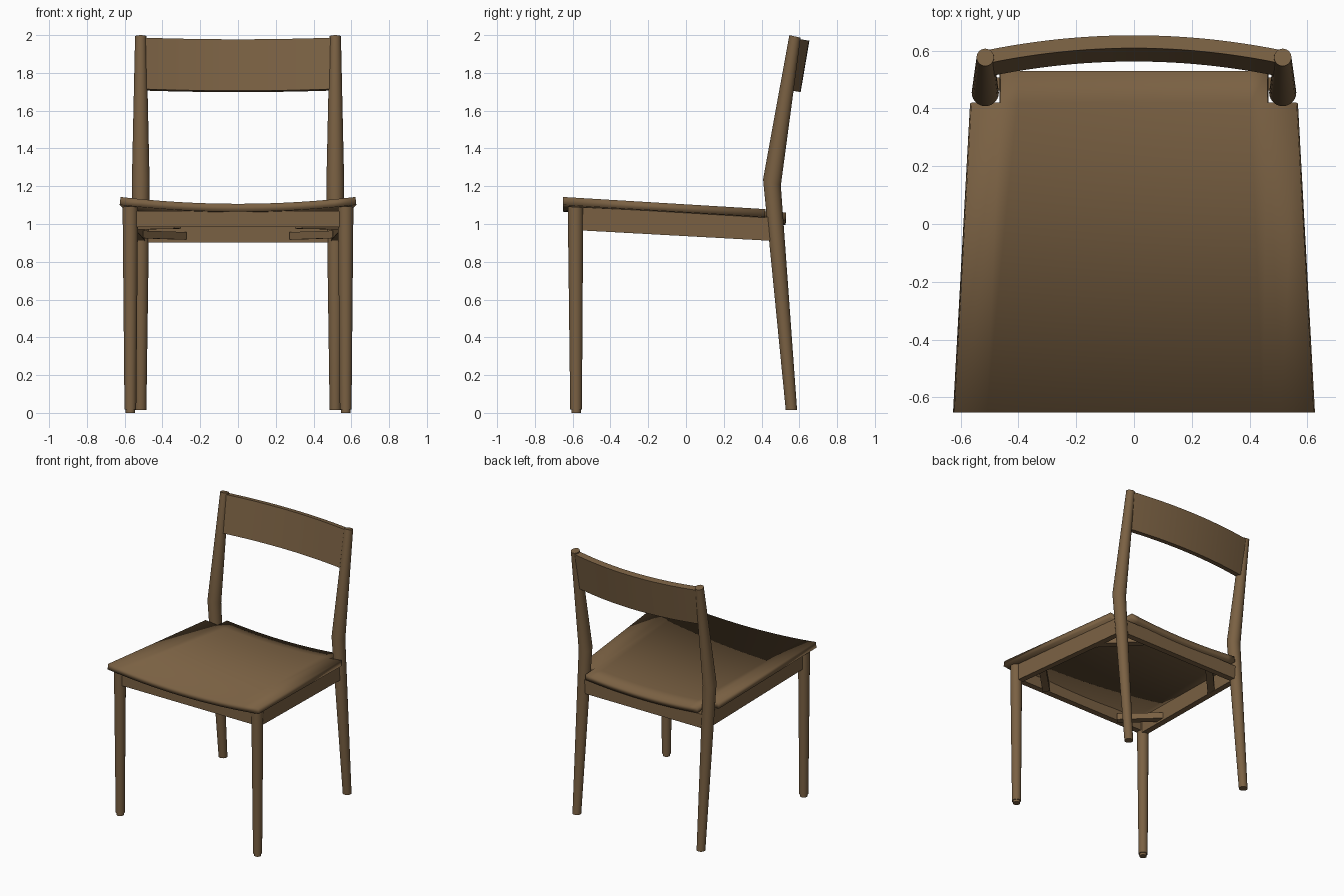
import bpy, bmesh, math
from mathutils import Vector

if "Cube" in bpy.data.objects:
    bpy.data.objects.remove(bpy.data.objects["Cube"])

wood = bpy.data.materials.new("brown wood")
wood.diffuse_color = (0.195, 0.119, 0.056, 1)
wood.use_nodes = True
wood.node_tree.nodes["Principled BSDF"].inputs["Base Color"].default_value = wood.diffuse_color


def finish(name, bm, smooth=True):
    bmesh.ops.recalc_face_normals(bm, faces=bm.faces)
    me = bpy.data.meshes.new(name)
    bm.to_mesh(me)
    bm.free()
    me.materials.append(wood)
    ob = bpy.data.objects.new(name, me)
    bpy.context.collection.objects.link(ob)
    if smooth:
        bpy.ops.object.select_all(action='DESELECT')
        bpy.context.view_layer.objects.active = ob
        ob.select_set(True)
        bpy.ops.object.shade_smooth_by_angle(angle=math.radians(25))
    return ob


def loft(bm, rings):
    """Skin closed rings of points and cap both ends."""
    vs = [[bm.verts.new(p) for p in r] for r in rings]
    n = len(vs[0])
    for a, b in zip(vs, vs[1:]):
        for i in range(n):
            j = (i + 1) % n
            bm.faces.new((a[i], a[j], b[j], b[i]))
    bm.faces.new(vs[0][::-1])
    bm.faces.new(vs[-1])


def round_leg(name, x, stations, n=28):
    # stations: y, z, radius, tilt of the ring toward the back
    bm = bmesh.new()
    rings = []
    for y, z, r, tilt in stations:
        ring = []
        for i in range(n):
            a = 2 * math.pi * i / n
            dy = r * math.sin(a)
            ring.append((x + r * math.cos(a), y + dy, z + tilt * dy))
        rings.append(ring)
    loft(bm, rings)
    finish(name, bm)


def rail(name, a, b, thick, za, zb):
    """Straight board from a to b (xy); za, zb are (bottom, top) at each end."""
    a, b = Vector(a), Vector(b)
    d = (b - a).normalized()
    n = Vector((-d.y, d.x)) * thick / 2
    bm = bmesh.new()
    rings = []
    for p, (lo, hi) in ((a, za), (b, zb)):
        rings.append([(*(p + n), lo), (*(p - n), lo), (*(p - n), hi), (*(p + n), hi)])
    loft(bm, rings)
    finish(name, bm, False)


# Legs, side rails and corner braces on both sides
for s, side in ((-1, "left"), (1, "right")):
    round_leg("front_leg_" + side, s * 0.57,
              [(-0.582, 0.018, 0.031, 0), (-0.585, 1.09, 0.041, -0.06)])
    round_leg("foot_pad_" + side, s * 0.57,
              [(-0.582, 0, 0.025, 0), (-0.582, 0.02, 0.025, 0)])
    round_leg("back_leg_" + side, s * 0.515,
              [(0.558, 0.016, 0.030, 0), (0.455, 1.22, 0.047, -0.35),
               (0.577, 1.993, 0.030, -0.22)])
    rail("side_rail_" + side, (s * 0.562, -0.57), (s * 0.512, 0.47), 0.044,
         (0.967, 1.09), (0.91, 1.035))
    rail("front_brace_" + side, (s * 0.32, -0.56), (s * 0.55, -0.33), 0.05,
         (0.975, 1.02), (0.97, 1.015))
    rail("back_brace_" + side, (s * 0.29, 0.46), (s * 0.52, 0.21), 0.05,
         (0.917, 0.957), (0.925, 0.965))

# Front and back rails under the seat
rail("front_rail", (-0.55, -0.585), (0.55, -0.585), 0.044, (0.985, 1.068), (0.985, 1.068))
rail("back_rail", (-0.51, 0.485), (0.51, 0.485), 0.044, (0.902, 1.005), (0.902, 1.005))

# Seat: dished across, sloping back, notched around the back legs
bm = bmesh.new()
inner = 0.82
us = [-1] + [inner * (i / 8 - 1) for i in range(17)] + [1]
grid = []
for y, w in ((-0.65, 0.622), (0.42, 0.563), (0.53, 0.563)):
    grid.append([bm.verts.new((u * w, y, 1.107 + 0.036 * u * u - 0.06 * (y + 0.65)))
                 for u in us])
for r in range(2):
    for c in range(len(us) - 1):
        if r == 1 and c in (0, len(us) - 2):
            continue
        bm.faces.new((grid[r][c], grid[r][c + 1], grid[r + 1][c + 1], grid[r + 1][c]))
bmesh.ops.delete(bm, geom=[v for v in bm.verts if not v.link_faces], context='VERTS')
seat = finish("seat", bm)
if seat.data.polygons[0].normal.z < 0:
    seat.data.flip_normals()
mod = seat.modifiers.new("thickness", 'SOLIDIFY')
mod.thickness = 0.042
mod.offset = -1
# keep the thickness ahead of the smoothing
seat.modifiers.move(len(seat.modifiers) - 1, 0)

# Backrest: curved board leaning back between the back legs
bm = bmesh.new()
rings = []
half, sag, t, h = 0.505, 0.052, 0.045, 0.276
for i in range(25):
    u = i / 12 - 1
    x, y = u * half, -sag * u * u
    nx = 2 * sag * u / half * t / 2
    rings.append([(x - nx, y - t / 2, -h / 2), (x + nx, y + t / 2, -h / 2),
                  (x + nx, y + t / 2, h / 2), (x - nx, y - t / 2, h / 2)])
loft(bm, rings)
back = finish("backrest", bm)
back.rotation_euler.x = -math.atan(0.17)
back.location = (0, 0.608, 1.838)
